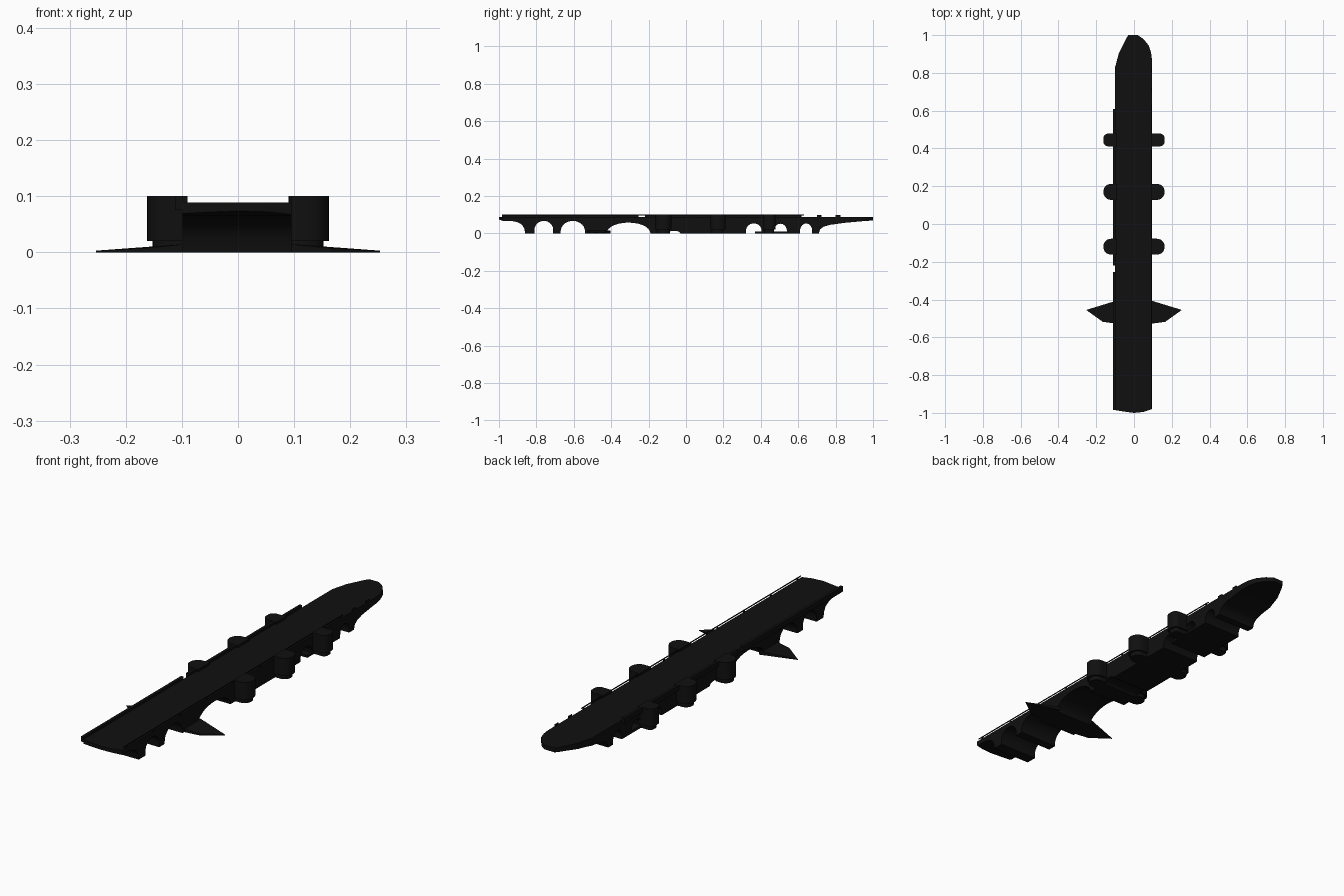
import bpy, bmesh, math

if "Cube" in bpy.data.objects:
    bpy.data.objects.remove(bpy.data.objects["Cube"])

mat = bpy.data.materials.new("dark_stone")
mat.diffuse_color = (0.005, 0.005, 0.005, 1)
mat.use_nodes = True
mat.node_tree.nodes["Principled BSDF"].inputs["Base Color"].default_value = mat.diffuse_color


def prism(name, pts, lo, hi, axis="z"):
    """Extrude an outline: (x, y) along z, or (y, z) along x."""
    bm = bmesh.new()
    place = (lambda a, b, h: (a, b, h)) if axis == "z" else (lambda a, b, h: (h, a, b))
    low = [bm.verts.new(place(a, b, lo)) for a, b in pts]
    high = [bm.verts.new(place(a, b, hi)) for a, b in pts]
    n = len(pts)
    bm.faces.new(low)
    bm.faces.new(high)
    for i in range(n):
        j = (i + 1) % n
        bm.faces.new((low[i], low[j], high[j], high[i]))
    bmesh.ops.recalc_face_normals(bm, faces=bm.faces)
    me = bpy.data.meshes.new(name)
    bm.to_mesh(me)
    bm.free()
    me.materials.append(mat)
    ob = bpy.data.objects.new(name, me)
    bpy.context.collection.objects.link(ob)
    return ob


def box(name, x, y, z):
    return prism(name, [(x[0], y[0]), (x[1], y[0]), (x[1], y[1]), (x[0], y[1])], *z)


def smooth(ob):
    bpy.context.view_layer.objects.active = ob
    ob.select_set(True)
    bpy.ops.object.shade_smooth_by_angle(angle=math.radians(35))
    ob.select_set(False)


def arch(y0, y1, top, spring, n=14):
    """Opening with straight legs and an elliptical crown."""
    c, r = (y0 + y1) / 2, (y1 - y0) / 2
    curve = [(c - r * math.cos(math.pi * i / n),
              spring + (top - spring) * math.sin(math.pi * i / n)) for i in range(n + 1)]
    return ([(y0, 0)] if spring else []) + curve + ([(y1, 0)] if spring else [])


# bridge body: one side profile with every arch cut into the underside
side = [(-1.01, 0.089), (-1.01, 0.077), (-0.975, 0.066), (-0.93, 0.066), (-0.9, 0.06),
        (-0.876, 0.046), (-0.864, 0.025), (-0.86, 0)]
for a in [(-0.81, -0.71, 0.067, 0.02), (-0.67, -0.54, 0.067, 0.012),
          (-0.425, -0.19, 0.058, 0), (-0.10, -0.03, 0.014, 0),
          (0.32, 0.405, 0.054, 0.012), (0.47, 0.54, 0.052, 0.012),
          (0.61, 0.675, 0.053, 0.015)]:
    side += arch(*a)
side += [(0.71, 0), (0.717, 0.022), (0.735, 0.036), (0.77, 0.046), (0.85, 0.057),
         (0.95, 0.066), (1.01, 0.07), (1.01, 0.089)]
body = prism("bridge_body", side, -0.1, 0.095, "x")

# plan outline that rounds off both ends of the body
plan = [(-0.12, -0.982), (-0.06, -0.992), (0, -1), (0.05, -0.995), (0.12, -0.972),
        (0.12, 0.86), (0.095, 0.87), (0.09, 0.91), (0.078, 0.945), (0.05, 0.98),
        (0.02, 1), (-0.03, 1), (-0.045, 0.975), (-0.08, 0.905), (-0.1, 0.83), (-0.12, 0.8)]
cutter = prism("plan_cutter", plan, -0.1, 0.3)
cutter.hide_render = True
cutter.hide_viewport = True
cutter.display_type = "WIRE"
mod = body.modifiers.new("rounded_ends", "BOOLEAN")
mod.operation = "INTERSECT"
mod.solver = "EXACT"
mod.object = cutter
smooth(body)

# low sills closing the bottom of two arches
for y0, y1 in [(0.37, 0.42), (0.46, 0.55)]:
    box("arch_sill", (-0.1, 0.095), (y0, y1), (0, 0.011))

# solid parapet on the left, thin rail with posts on the right
for y0, y1 in [(-0.985, -0.255), (-0.22, 0.61)]:
    box("left_parapet", (-0.112, -0.099), (y0, y1), (0.076, 0.1))
box("right_rail", (0.091, 0.095), (-0.97, 0.63), (0.0965, 0.1))
for i in range(9):
    y = -0.95 + i * 0.195
    box("rail_post", (0.091, 0.095), (y, y + 0.008), (0.088, 0.0985))
for y in (0.70, 0.80):
    box("rail_end", (0.091, 0.095), (y, y + 0.025), (0.088, 0.098))


def bay(reach, y, w, r, s, n=8):
    """Rounded-end bay outline projecting sideways from the wall."""
    pts = [(0.09, y - w)]
    for start, cy in ((-90, y - w + r), (0, y + w - r)):
        for i in range(n + 1):
            t = math.radians(start + 90 * i / n)
            pts.append((reach - r + r * math.cos(t), cy + r * math.sin(t)))
    pts.append((0.09, y + w))
    return [(s * a, b) for a, b in pts]


# three pairs of rounded bays on slimmer bases
for y, w, r in [(0.445, 0.034, 0.026), (0.17, 0.042, 0.04), (-0.12, 0.042, 0.04)]:
    for s in (-1, 1):
        smooth(prism("bay", bay(0.162, y, w, r, s), 0.02, 0.1))
        smooth(prism("bay_base", bay(0.152, y, w - 0.008, r - 0.008, s), 0, 0.021))

# pointed cutwaters sloping down to a tip at the pier foot
for s in (-1, 1):
    foot = [(0.09, -0.405), (0.253, -0.455), (0.165, -0.518), (0.09, -0.528)]
    cut = prism("cutwater", [(s * a, b) for a, b in foot], 0, 0.01)
    for v in cut.data.vertices:
        if v.co.z > 0.005:
            v.co.z = 0.0165 - 0.054 * (abs(v.co.x) - 0.0)
            v.co.z = max(v.co.z, 0.003)
            if abs(v.co.x) < 0.1:
                v.co.z = 0.015
